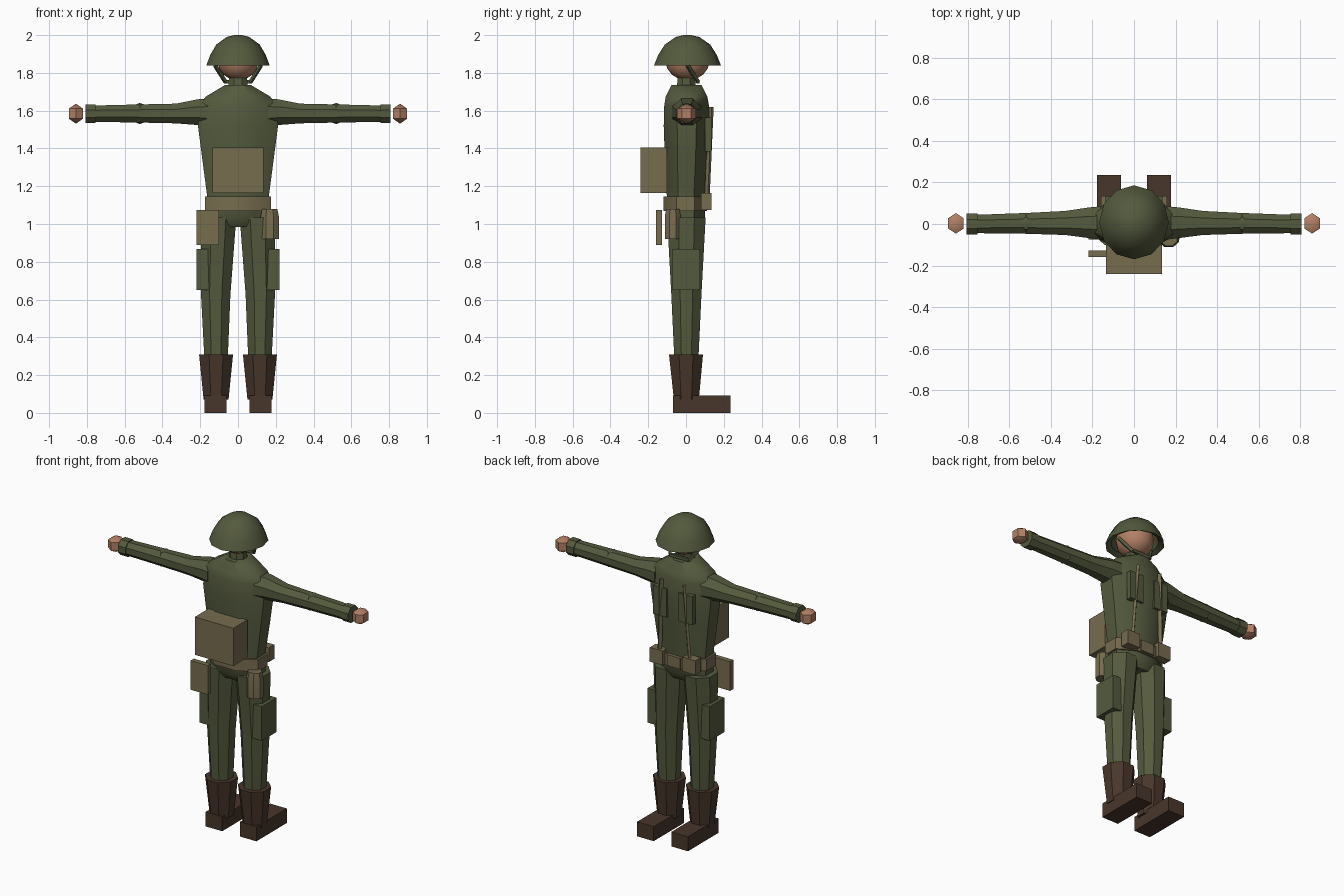
import bpy, bmesh, math
from mathutils import Vector, Matrix

if "Cube" in bpy.data.objects:
    bpy.data.objects.remove(bpy.data.objects["Cube"])


def material(name, rgb):
    m = bpy.data.materials.new(name)
    m.diffuse_color = (*rgb, 1)
    m.use_nodes = True
    m.node_tree.nodes["Principled BSDF"].inputs["Base Color"].default_value = m.diffuse_color
    return m


GREEN = material("olive green", (0.088, 0.102, 0.047))
TAN = material("canvas tan", (0.185, 0.15, 0.078))
BROWN = material("boot brown", (0.065, 0.037, 0.024))
SKIN = material("skin", (0.45, 0.215, 0.13))


def finish(name, bm, mat, flip=False):
    bmesh.ops.recalc_face_normals(bm, faces=bm.faces)
    me = bpy.data.meshes.new(name)
    bm.to_mesh(me)
    bm.free()
    ob = bpy.data.objects.new(name, me)
    bpy.context.collection.objects.link(ob)
    me.materials.append(mat)
    return ob


def box(name, lo, hi, mat):
    bm = bmesh.new()
    lo, hi = Vector(lo), Vector(hi)
    m = Matrix.Translation((lo + hi) / 2) @ Matrix.Diagonal((*(hi - lo), 1))
    bmesh.ops.create_cube(bm, size=1, matrix=m)
    return finish(name, bm, mat)


def bar(name, a, b, w, t, mat):
    """Thin strap between two points."""
    a, b = Vector(a), Vector(b)
    d = b - a
    bm = bmesh.new()
    m = (Matrix.Translation((a + b) / 2) @ d.to_track_quat('Z', 'Y').to_matrix().to_4x4()
         @ Matrix.Diagonal((w, t, d.length, 1)))
    bmesh.ops.create_cube(bm, size=1, matrix=m)
    return finish(name, bm, mat)


def ball(name, c, r, seg, rings, mat):
    bm = bmesh.new()
    m = Matrix.Translation(c) @ Matrix.Diagonal((*r, 1))
    bmesh.ops.create_uvsphere(bm, u_segments=seg, v_segments=rings, radius=1, matrix=m)
    return finish(name, bm, mat)


def loft(name, rings, mat, n=8, along='Z', caps=(True, True), flat=True):
    """Rings of (position, centre u, centre v, radius u, radius v) joined along an axis."""
    bm = bmesh.new()
    off = math.pi / n if flat else 0
    k = 1 / math.cos(math.pi / n) if flat else 1
    loops = []
    for p, cu, cv, ru, rv in rings:
        loop = []
        for i in range(n):
            a = off + i * math.tau / n
            u, v = cu + ru * k * math.cos(a), cv + rv * k * math.sin(a)
            loop.append(bm.verts.new((u, v, p) if along == 'Z' else (p, u, v)))
        loops.append(loop)
    for a, b in zip(loops, loops[1:]):
        for i in range(n):
            j = (i + 1) % n
            bm.faces.new((a[i], a[j], b[j], b[i]))
    if caps[0]:
        bm.faces.new(loops[0])
    if caps[1]:
        bm.faces.new(loops[-1])
    return finish(name, bm, mat)


# Helmet: open shell with an inner lining surface
loft("helmet", [(1.855, 0, .008, .135, .145), (1.838, 0, .008, .168, .178),
                (1.895, 0, .008, .147, .155), (1.95, 0, .008, .115, .12),
                (1.99, 0, .008, .06, .063), (2.0, 0, .008, .02, .02)],
     GREEN, n=12, caps=(False, True), flat=False)
loft("helmet_lining", [(1.855, 0, .008, .135, .145), (1.93, 0, .008, .11, .115)],
     GREEN, n=12, caps=(False, True), flat=False)

# Head and neck
ball("head", (0, .008, 1.862), (.108, .116, .102), 12, 8, SKIN)
loft("neck", [(1.70, 0, 0, .055, .05), (1.80, 0, .003, .045, .045)], GREEN)

# Torso and hips
loft("torso", [(1.10, 0, 0, .16, .10), (1.16, 0, 0, .165, .102),
               (1.35, 0, .003, .19, .115), (1.52, 0, .004, .212, .122),
               (1.63, 0, .003, .20, .118), (1.675, 0, .003, .17, .11),
               (1.735, 0, .003, .07, .08)], GREEN)
loft("hips", [(.985, 0, 0, .10, .075), (1.03, 0, 0, .165, .10), (1.12, 0, 0, .165, .102)], GREEN)

# Belt with its front pouches
loft("belt", [(1.07, 0, -.003, .176, .115), (1.145, 0, -.003, .176, .115)], TAN)
for i, x in enumerate((-.115, 0, .115)):
    h = 1.145 if x == 0 else 1.165
    box(f"belt_pouch_{i}", (x - .045, .08, 1.075), (x + .045, .122 if x == 0 else .135, h), TAN)

# Backpack, flat spade cover, canteen
box("backpack", (-.135, -.24, 1.165), (.135, -.10, 1.405), TAN)
box("spade_cover", (-.22, -.16, .89), (-.10, -.128, 1.075), TAN)
loft("canteen", [(.92, .168, -.07, .048, .042), (1.04, .168, -.07, .048, .042),
                 (1.08, .168, -.07, .04, .035)], TAN)

for s, side in ((-1, "left"), (1, "right")):
    # Arm with cuff, elbow and hand
    loft(f"{side}_arm", [(s * .16, .005, 1.59, .08, .075), (s * .215, .006, 1.592, .074, .068),
                         (s * .33, .005, 1.585, .058, .052), (s * .52, .003, 1.585, .05, .048),
                         (s * .77, 0, 1.584, .044, .043)], GREEN, along='X')
    loft(f"{side}_cuff", [(s * .755, 0, 1.584, .05, .049), (s * .808, 0, 1.584, .051, .049)],
         GREEN, along='X')
    ball(f"{side}_elbow", (s * .52, .003, 1.585), (.055, .052, .056), 6, 5, GREEN)
    ball(f"{side}_hand", (s * .858, .003, 1.584), (.05, .057, .053), 6, 3, SKIN)

    # Trouser leg in two segments, with a thigh pocket
    loft(f"{side}_leg", [(1.035, s * .103, .002, .094, .102), (.63, s * .118, .002, .078, .08),
                         (.29, s * .116, .002, .062, .064)], GREEN)
    box(f"{side}_thigh_pocket", (s * .185 - .034, -.075, .65), (s * .185 + .034, .075, .867), GREEN)

    # Boot shaft and foot
    loft(f"{side}_boot_shaft", [(.07, s * .116, .002, .066, .066), (.31, s * .116, 0, .09, .09)],
         BROWN)
    box(f"{side}_foot", (s * .12 - .058, -.07, 0), (s * .12 + .058, .235, .092), BROWN)

    # Chest pocket and webbing strap
    box(f"{side}_chest_pocket", (s * .09 - .048, .10, 1.385), (s * .09 + .048, .134, 1.565), GREEN)
    bar(f"{side}_webbing_strap", (s * .105, .112, 1.15), (s * .08, .133, 1.62), .022, .016, TAN)

    # Chin strap from helmet to jaw
    bar(f"{side}_chin_strap", (s * .122, .008, 1.84), (s * .065, .065, 1.75), .014, .018, GREEN)
bar("chin_strap_front", (-.065, .065, 1.753), (.065, .065, 1.753), .014, .018, GREEN)

# Smooth gentle bends, keep hard edges crisp
bpy.ops.object.select_all(action='SELECT')
bpy.context.view_layer.objects.active = bpy.data.objects["torso"]
bpy.ops.object.shade_smooth_by_angle(angle=math.radians(35))
